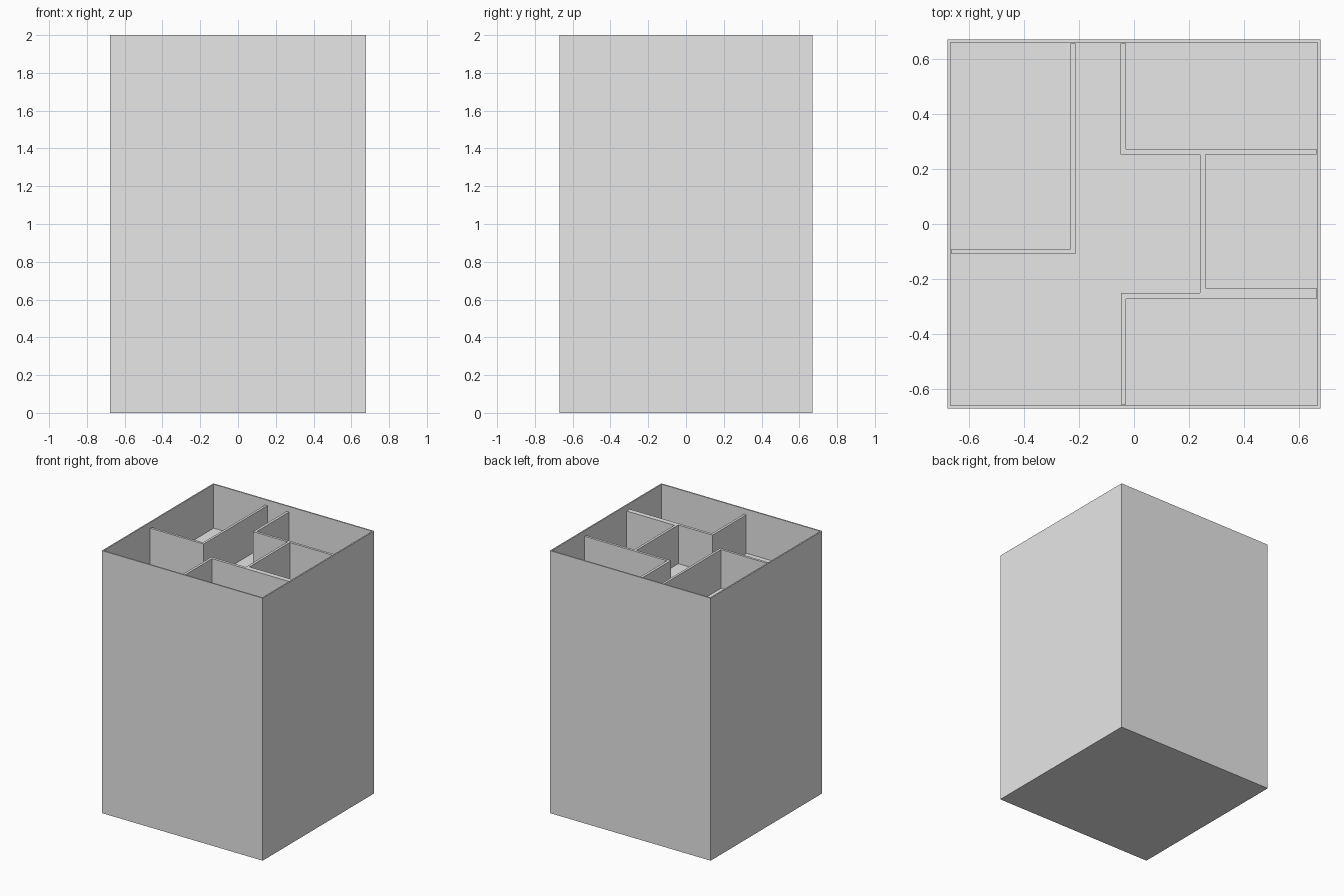
import bpy
import bmesh

if "Cube" in bpy.data.objects:
    bpy.data.objects.remove(bpy.data.objects["Cube"], do_unlink=True)

HALF_X, HALF_Y, HEIGHT = 0.678, 0.671, 2.0
SHELL = 0.0145                      # outer wall thickness
IN_X, IN_Y = HALF_X - SHELL, HALF_Y - SHELL
FLOOR, WALL_TOP = 1.665, 1.96

grey = bpy.data.materials.new("light_grey")
grey.use_nodes = True
grey.diffuse_color = (0.8, 0.8, 0.8, 1)
grey.node_tree.nodes["Principled BSDF"].inputs["Base Color"].default_value = (0.8, 0.8, 0.8, 1)


def prism(bm, outline, z0, z1):
    """Extrude a flat outline from z0 to z1 and return its top face."""
    base = bm.faces.new([bm.verts.new((x, y, z0)) for x, y in outline])
    top = bmesh.ops.extrude_face_region(bm, geom=[base], use_keep_orig=True)["geom"]
    for v in (g for g in top if isinstance(g, bmesh.types.BMVert)):
        v.co.z = z1
    bmesh.ops.recalc_face_normals(bm, faces=bm.faces)
    return next(g for g in top if isinstance(g, bmesh.types.BMFace))


def finish(name, bm):
    mesh = bpy.data.meshes.new(name)
    bm.to_mesh(mesh)
    bm.free()
    mesh.materials.append(grey)
    bpy.context.collection.objects.link(bpy.data.objects.new(name, mesh))


def partition(name, outline):
    bm = bmesh.new()
    prism(bm, outline, FLOOR, WALL_TOP)
    finish(name, bm)


# Block with a raised rim around the recessed floor
bm = bmesh.new()
top = prism(bm, [(-HALF_X, -HALF_Y), (HALF_X, -HALF_Y),
                 (HALF_X, HALF_Y), (-HALF_X, HALF_Y)], 0, HEIGHT)
bmesh.ops.inset_region(bm, faces=[top], thickness=SHELL)
well = bmesh.ops.extrude_face_region(bm, geom=[top])["geom"]
for v in (g for g in well if isinstance(g, bmesh.types.BMVert)):
    v.co.z = FLOOR
if top.is_valid:
    bmesh.ops.delete(bm, geom=[top], context="FACES_ONLY")
bmesh.ops.recalc_face_normals(bm, faces=bm.faces)
finish("outer_block", bm)

# L-shaped wall around the large room
partition("large_room_wall", [
    (-IN_X, -0.109), (-0.213, -0.109), (-0.213, IN_Y),
    (-0.231, IN_Y), (-0.231, -0.091), (-IN_X, -0.091)])

# Stepped wall around the three small rooms
partition("small_rooms_wall", [
    (-0.05, IN_Y), (-0.05, 0.253), (0.241, 0.253), (0.241, -0.251),
    (-0.048, -0.251), (-0.048, -IN_Y), (-0.029, -IN_Y), (-0.029, -0.272),
    (IN_X, -0.272), (IN_X, -0.233), (0.26, -0.233), (0.26, 0.253),
    (IN_X, 0.253), (IN_X, 0.272), (-0.03, 0.272), (-0.03, IN_Y)])
